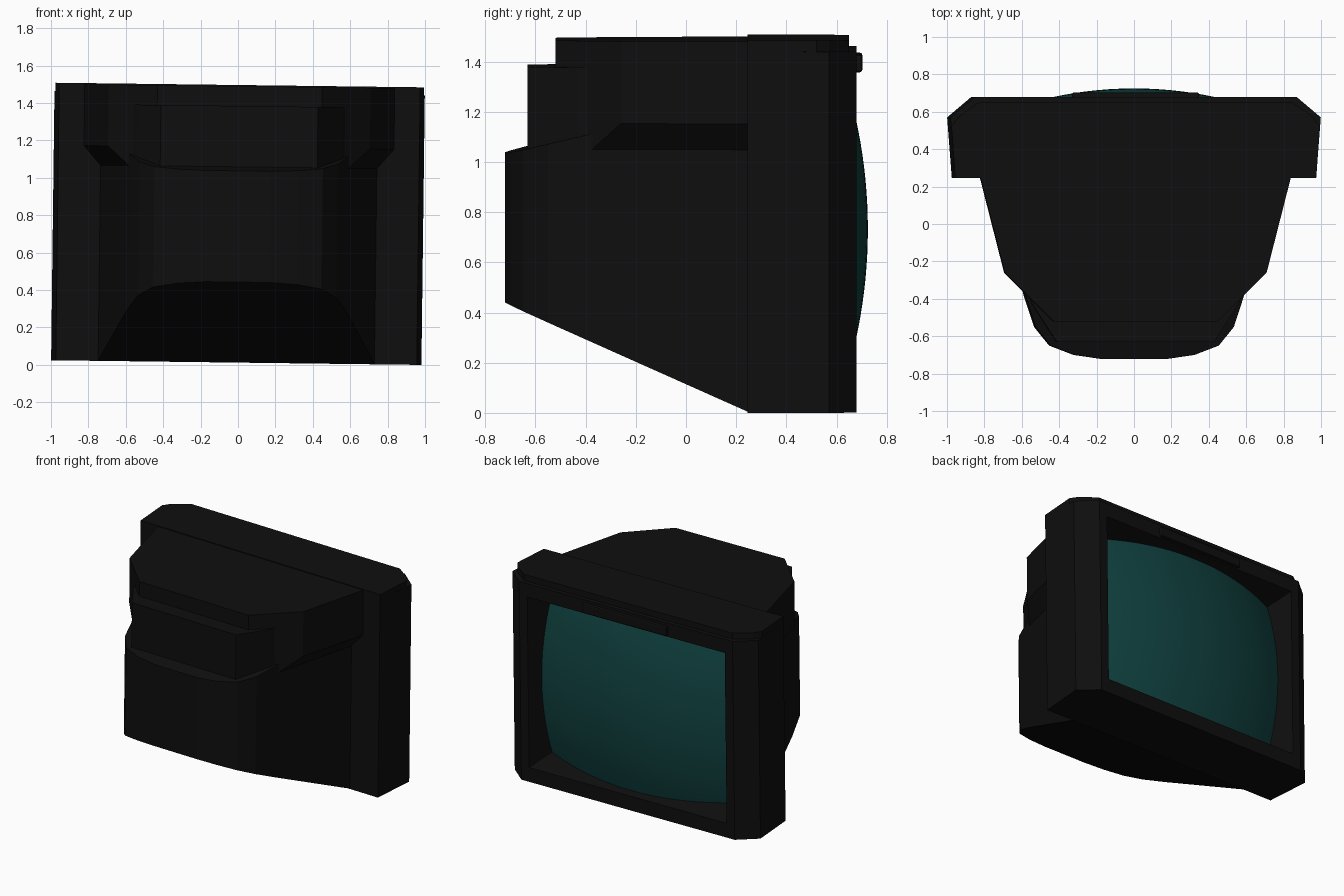
import bpy, bmesh, math
from mathutils import Matrix, Vector

if "Cube" in bpy.data.objects:
    bpy.data.objects.remove(bpy.data.objects["Cube"])

# The whole set leans very slightly to one side
LEAN = (Matrix.Translation((0, 0, 0.752)) @ Matrix.Rotation(0.0125, 4, 'Y')
        @ Matrix.Translation((0, 0, -0.74)))


def material(name, rgb):
    m = bpy.data.materials.new(name)
    m.diffuse_color = (*rgb, 1)
    m.use_nodes = True
    m.node_tree.nodes["Principled BSDF"].inputs["Base Color"].default_value = m.diffuse_color
    return m


BLACK = material("black_plastic", (0.0045, 0.0045, 0.0045))
TEAL = material("teal_glass", (0.005, 0.053, 0.05))


def finish(name, bm, mat):
    bmesh.ops.recalc_face_normals(bm, faces=bm.faces)
    bm.transform(LEAN)
    me = bpy.data.meshes.new(name)
    bm.to_mesh(me)
    bm.free()
    me.materials.append(mat)
    ob = bpy.data.objects.new(name, me)
    bpy.context.collection.objects.link(ob)
    return ob


def loft(name, rings, mat=BLACK):
    """Closed solid through rings of points with equal counts."""
    bm = bmesh.new()
    loops = [[bm.verts.new(p) for p in r] for r in rings]
    n = len(loops[0])
    for a, b in zip(loops, loops[1:]):
        for i in range(n):
            j = (i + 1) % n
            bm.faces.new((a[i], a[j], b[j], b[i]))
    bm.faces.new(loops[0])
    bm.faces.new(loops[-1])
    return finish(name, bm, mat)


def ring(half, z):
    """Mirror a half plan outline; z is a height or a function of y."""
    pts = list(half) + [(-x, y) for x, y in reversed(half)]
    return [(x, y, z(y) if callable(z) else z) for x, y in pts]


def rect(hx, z0, z1, y):
    return [(-hx, y, z0), (hx, y, z0), (hx, y, z1), (-hx, y, z1)]


# Screen surround, with a tapered opening cut into it
frame_plan = [(0.965, 0.245), (0.99, 0.57), (0.86, 0.68)]
frame = loft("screen_surround", [ring(frame_plan, 0), ring(frame_plan, 1.44)])
cutter = loft("opening_cutter", [rect(0.70, 0.20, 1.24, 0.44),
                                 rect(0.80, 0.10, 1.345, 0.69)])
cutter.hide_render = True
mod = frame.modifiers.new("opening", 'BOOLEAN')
mod.operation = 'DIFFERENCE'
mod.solver = 'EXACT'
mod.object = cutter
bpy.context.view_layer.objects.active = frame
bpy.ops.object.modifier_apply(modifier=mod.name)
bpy.data.objects.remove(cutter)

# Raised cap along the top of the surround
cap_plan = [(0.965, 0.245), (0.985, 0.52), (0.95, 0.57), (0.84, 0.65)]
loft("surround_top_cap", [ring(cap_plan, 1.43), ring(cap_plan, 1.484)])

# Bulging glass, part of a sphere
bm = bmesh.new()
N, R = 24, 2.05
bmesh.ops.create_grid(bm, x_segments=N, y_segments=N, size=1)
for v in bm.verts:
    x, z = v.co.x * 0.765, v.co.y * 0.60
    v.co = Vector((x, 0.725 - R + math.sqrt(R * R - x * x - z * z), 0.72 + z))
screen = finish("screen_glass", bm, TEAL)
if screen.data.polygons[0].normal.y < 0:
    screen.data.flip_normals()
for p in screen.data.polygons:
    p.use_smooth = True

# Control strip above the glass
strip = loft("control_strip", [rect(0.34, 1.35, 1.42, 0.66),
                               rect(0.34, 1.35, 1.42, 0.703)])
bev = strip.modifiers.new("soft_edges", 'BEVEL')
bev.width = 0.01
bev.segments = 2

# Lower housing: rounded back, sloping underside
lower_plan = [(0.74, 0.25), (0.585, -0.38), (0.53, -0.55), (0.45, -0.65),
              (0.32, -0.70), (0.17, -0.722)]
loft("lower_housing", [ring(lower_plan, lambda y: (0.25 - y) * 0.443),
                       ring(lower_plan, lambda y: 1.025 + (y + 0.722) * 0.24)])

# Upper housing with overhanging sides
upper_plan = [(0.83, 0.25), (0.70, -0.26), (0.44, -0.52)]
under_plan = [(0.735, 0.25), (0.58, -0.38), (0.44, -0.52)]
loft("upper_housing", [ring(under_plan, 1.04), ring(upper_plan, 1.15),
                       ring(upper_plan, 1.478)])

# Stepped block on the back
step_plan = [(0.58, -0.36), (0.55, -0.43), (0.42, -0.632)]
loft("back_step", [ring(step_plan, 1.0), ring(step_plan, 1.372)])
